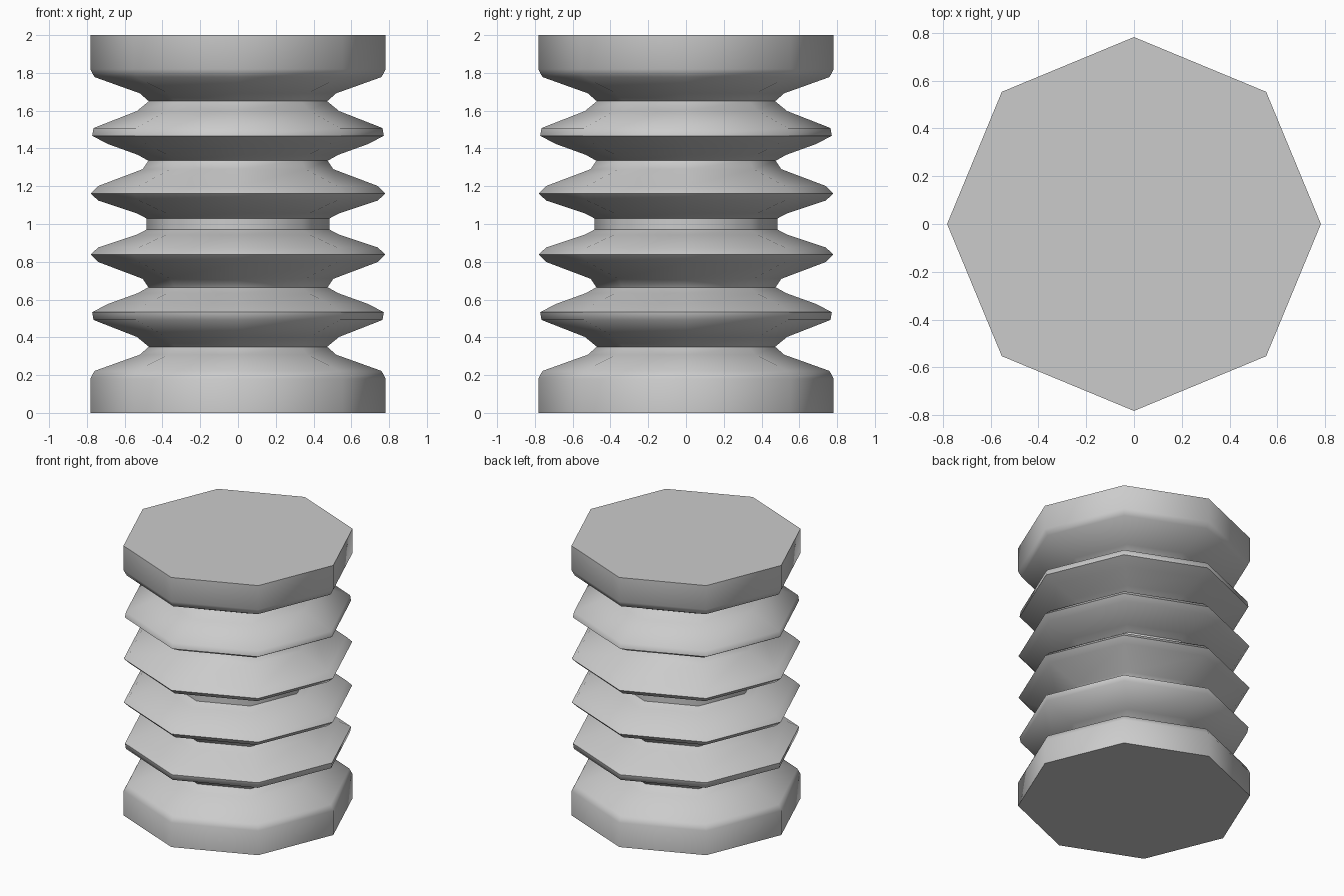
import bpy, bmesh, math

if "Cube" in bpy.data.objects:
    bpy.data.objects.remove(bpy.data.objects["Cube"])

SIDES = 8
# upper half of the side profile (radius, height above mid-plane)
half = [(0.485, 0.03), (0.54, 0.058), (0.74, 0.124), (0.78, 0.162), (0.738, 0.202),
        (0.505, 0.29), (0.475, 0.335), (0.53, 0.366), (0.69, 0.424), (0.772, 0.467),
        (0.765, 0.508), (0.535, 0.598), (0.472, 0.65), (0.52, 0.692), (0.76, 0.778),
        (0.782, 0.82), (0.782, 1.0)]

# mirror the profile about the middle
profile = [(r, 1 - z) for r, z in reversed(half)] + [(r, 1 + z) for r, z in half]

# stack of octagonal rings, skinned and capped
bm = bmesh.new()
rings = []
for r, z in profile:
    rings.append([bm.verts.new((r * math.cos(2 * math.pi * i / SIDES),
                                r * math.sin(2 * math.pi * i / SIDES), z))
                  for i in range(SIDES)])
for low, high in zip(rings, rings[1:]):
    for i in range(SIDES):
        j = (i + 1) % SIDES
        bm.faces.new((low[i], low[j], high[j], high[i]))
bm.faces.new(rings[-1])
bm.faces.new(list(reversed(rings[0])))

mesh = bpy.data.meshes.new("ribbed_bellows")
bm.to_mesh(mesh)
bm.free()
obj = bpy.data.objects.new("ribbed_bellows", mesh)
bpy.context.collection.objects.link(obj)

# smooth sides, crisp end caps
bpy.context.view_layer.objects.active = obj
obj.select_set(True)
bpy.ops.object.shade_smooth_by_angle(angle=math.radians(60))
